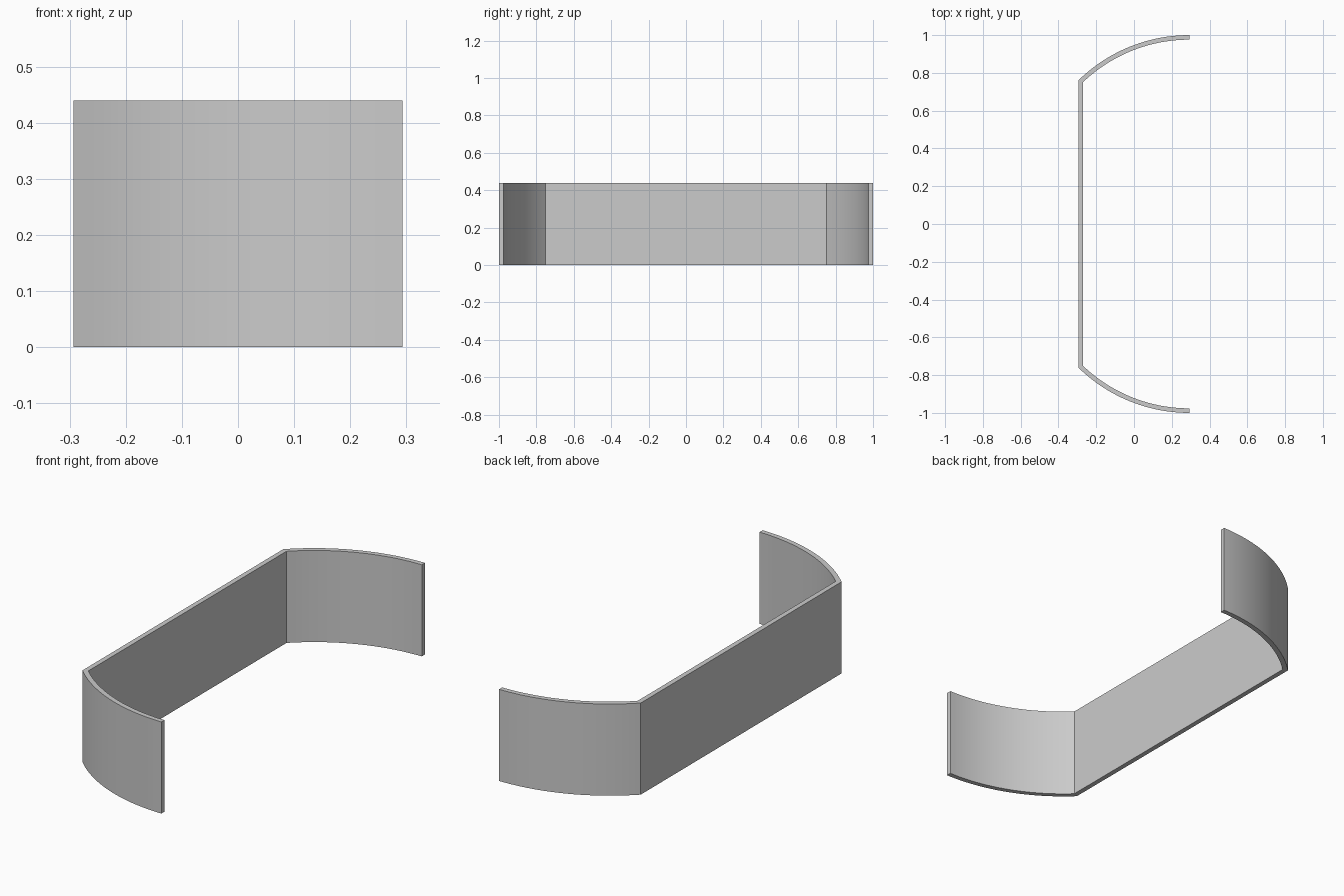
import bpy, bmesh, math

cube = bpy.data.objects.get("Cube")
if cube:
    bpy.data.objects.remove(cube)

HALF_X, HALF_Y, HEIGHT, WALL = 0.293, 1.0, 0.44, 0.024
RADIUS, STEPS = 0.84, 24
CENTRE_Y = HALF_Y - RADIUS

grey = bpy.data.materials.new("plain grey")
grey.use_nodes = True
colour = (0.6, 0.6, 0.6, 1)
grey.diffuse_color = colour
grey.node_tree.nodes["Principled BSDF"].inputs["Base Color"].default_value = colour


def wing(radius, back_x):
    """Arc from the open tip at +x round to the flat back wall."""
    sweep = math.asin((HALF_X - back_x) / radius)
    return [(HALF_X - radius * math.sin(sweep * i / STEPS),
             CENTRE_Y + radius * math.cos(sweep * i / STEPS))
            for i in range(STEPS + 1)]


def full_side(radius, back_x):
    """One wing, the back wall, and the mirrored wing."""
    arc = wing(radius, back_x)
    return arc + [(x, -y) for x, y in reversed(arc)]


outer = full_side(RADIUS, -HALF_X)
inner = full_side(RADIUS - WALL, -HALF_X + WALL)

# Strip of quads following the plan, then raised to full height
bm = bmesh.new()
rows = [[bm.verts.new((x, y, 0)) for x, y in side] for side in (outer, inner)]
for i in range(len(outer) - 1):
    bm.faces.new((rows[0][i], rows[0][i + 1], rows[1][i + 1], rows[1][i]))
raised = bmesh.ops.extrude_face_region(bm, geom=bm.faces[:])["geom"]
bmesh.ops.translate(bm, vec=(0, 0, HEIGHT),
                    verts=[g for g in raised if isinstance(g, bmesh.types.BMVert)])
bmesh.ops.recalc_face_normals(bm, faces=bm.faces[:])

mesh = bpy.data.meshes.new("curved_wall")
bm.to_mesh(mesh)
bm.free()
mesh.materials.append(grey)
wall = bpy.data.objects.new("curved_wall", mesh)
bpy.context.collection.objects.link(wall)

# Smooth wings with crisp corners
bpy.ops.object.select_all(action="DESELECT")
wall.select_set(True)
bpy.context.view_layer.objects.active = wall
bpy.ops.object.shade_smooth_by_angle(angle=math.radians(30))
